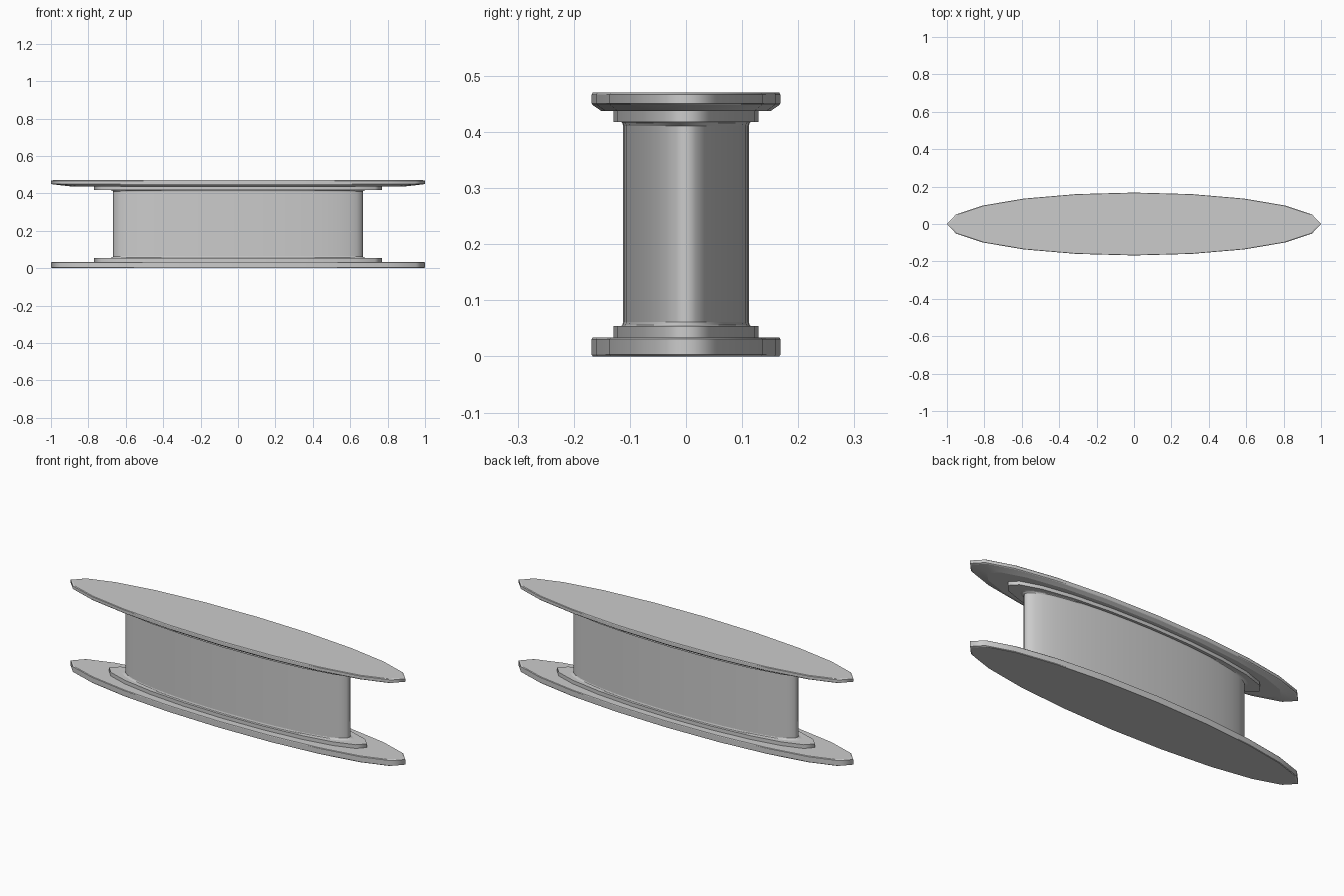
import bpy, bmesh, math

if "Cube" in bpy.data.objects:
    bpy.data.objects.remove(bpy.data.objects["Cube"])

SQUASH = 0.168  # depth / width ratio of every oval


def oval_lathe(name, profile, sides):
    """Closed oval solid from (half width, z) points, listed bottom to top."""
    bm = bmesh.new()
    loops = []
    for r, z in profile:
        loops.append([bm.verts.new((r * math.cos(2 * math.pi * i / sides),
                                    r * SQUASH * math.sin(2 * math.pi * i / sides), z))
                      for i in range(sides)])
    for low, high in zip(loops, loops[1:]):
        for i in range(sides):
            j = (i + 1) % sides
            bm.faces.new((low[i], low[j], high[j], high[i])).smooth = True
    bm.faces.new(loops[0][::-1])
    bm.faces.new(loops[-1])
    # keep the horizontal rims crisp, blend around the oval
    for loop in loops:
        for i in range(sides):
            bm.edges.get((loop[i], loop[(i + 1) % sides])).smooth = False
    mesh = bpy.data.meshes.new(name)
    bm.to_mesh(mesh)
    bm.free()
    obj = bpy.data.objects.new(name, mesh)
    bpy.context.collection.objects.link(obj)
    return obj


# Bottom plate with small edge chamfers
oval_lathe("bottom_plate", [(0.99, 0), (1, 0.003), (1, 0.031), (0.99, 0.034)], 20)
# Stepped collar on the bottom plate
oval_lathe("bottom_collar", [(0.77, 0.033), (0.77, 0.054)], 20)
# Central column with slight flare at each end
oval_lathe("column", [(0.695, 0.053), (0.675, 0.056), (0.667, 0.061),
                      (0.667, 0.411), (0.675, 0.416), (0.695, 0.419)], 40)
# Stepped collar under the top plate
oval_lathe("top_collar", [(0.77, 0.418), (0.77, 0.438)], 20)
# Top plate with a bevelled underside
oval_lathe("top_plate", [(0.895, 0.437), (0.99, 0.448), (1, 0.451),
                         (1, 0.467), (0.99, 0.47)], 20)
